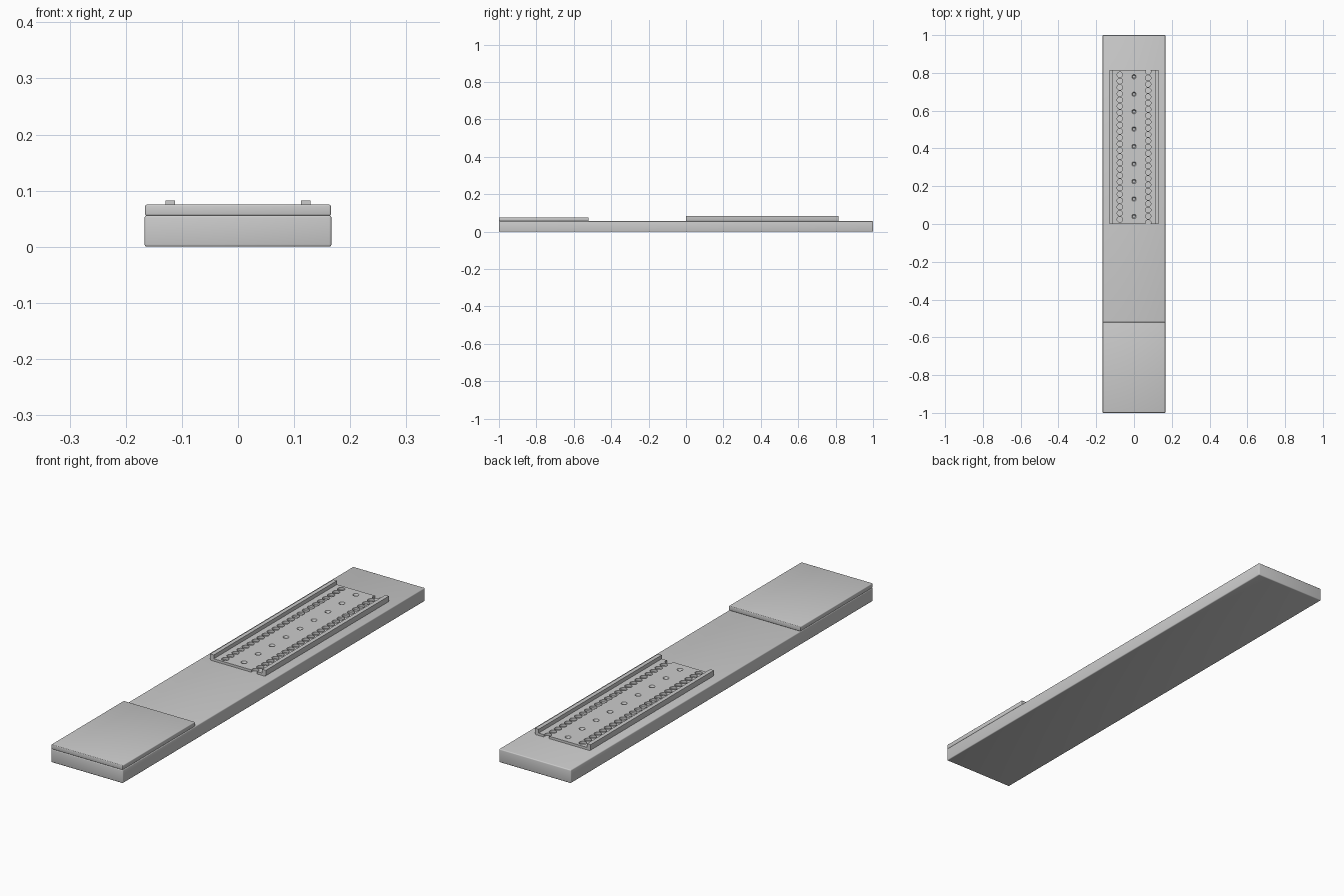
import bpy, bmesh, math
from mathutils import Matrix

if "Cube" in bpy.data.objects:
    bpy.data.objects.remove(bpy.data.objects["Cube"])


def finish(name, bm):
    bmesh.ops.recalc_face_normals(bm, faces=bm.faces[:])
    mesh = bpy.data.meshes.new(name)
    bm.to_mesh(mesh)
    bm.free()
    obj = bpy.data.objects.new(name, mesh)
    bpy.context.collection.objects.link(obj)
    return obj


def smooth(obj):
    bpy.ops.object.select_all(action='DESELECT')
    obj.select_set(True)
    bpy.context.view_layer.objects.active = obj
    bpy.ops.object.shade_smooth_by_angle(angle=math.radians(35))


def slab(name, width, y0, y1, z0, z1, bevel):
    bm = bmesh.new()
    bmesh.ops.create_cube(bm, size=1, matrix=Matrix.Translation((0, (y0 + y1) / 2, (z0 + z1) / 2))
                          @ Matrix.Diagonal((width, y1 - y0, z1 - z0, 1)))
    bmesh.ops.bevel(bm, geom=bm.edges[:], offset=bevel, segments=3, profile=0.5, affect='EDGES')
    obj = finish(name, bm)
    smooth(obj)
    return obj


# Long base board and the raised pad at the front
slab("base_board", 0.333, -1.0, 1.0, 0.0, 0.056, 0.004)
slab("front_pad", 0.331, -1.0, -0.52, 0.0555, 0.075, 0.003)

# Channel rail: U profile with rounded lower corners, extruded along y
Y0, Y1 = 0.0, 0.815
Z0, FLOOR, TOP = 0.0555, 0.066, 0.082
half = [(0.112, FLOOR), (0.112, TOP), (0.129, TOP), (0.129, Z0 + 0.007),
        (0.127, Z0 + 0.002), (0.122, Z0)]
profile = half + [(-x, z) for x, z in reversed(half)]
bm = bmesh.new()
face = bm.faces.new([bm.verts.new((x, Y0, z)) for x, z in profile])
ext = bmesh.ops.extrude_face_region(bm, geom=[face])
bmesh.ops.translate(bm, vec=(0, Y1 - Y0, 0),
                    verts=[v for v in ext["geom"] if isinstance(v, bmesh.types.BMVert)])
rail = finish("slotted_rail", bm)

# Hole cutter: two dense outer rows (right one staggered) and a countersunk middle row
bm = bmesh.new()


def hole(x, y, r_low, r_high, z_low=0.05, z_high=0.07, seg=20):
    bmesh.ops.create_cone(bm, cap_ends=True, segments=seg, radius1=r_low, radius2=r_high,
                          depth=z_high - z_low,
                          matrix=Matrix.Translation((x, y, (z_low + z_high) / 2)))


STEP = 0.0333
for i in range(24):
    hole(-0.075, 0.024 + i * STEP, 0.0145, 0.0145)
for i in range(25):
    hole(0.075, 0.0075 + i * STEP, 0.0145, 0.0145)
for i in range(9):
    hole(0, 0.04 + i * 0.0925, 0.006, 0.0125, 0.0535, 0.0675)
cutter = finish("hole_cutter", bm)
cutter.hide_render = True

mod = rail.modifiers.new("holes", 'BOOLEAN')
mod.operation = 'DIFFERENCE'
mod.solver = 'EXACT'
mod.object = cutter
bpy.context.view_layer.objects.active = rail
bpy.ops.object.modifier_apply(modifier=mod.name)
bpy.data.objects.remove(cutter, do_unlink=True)
smooth(rail)
